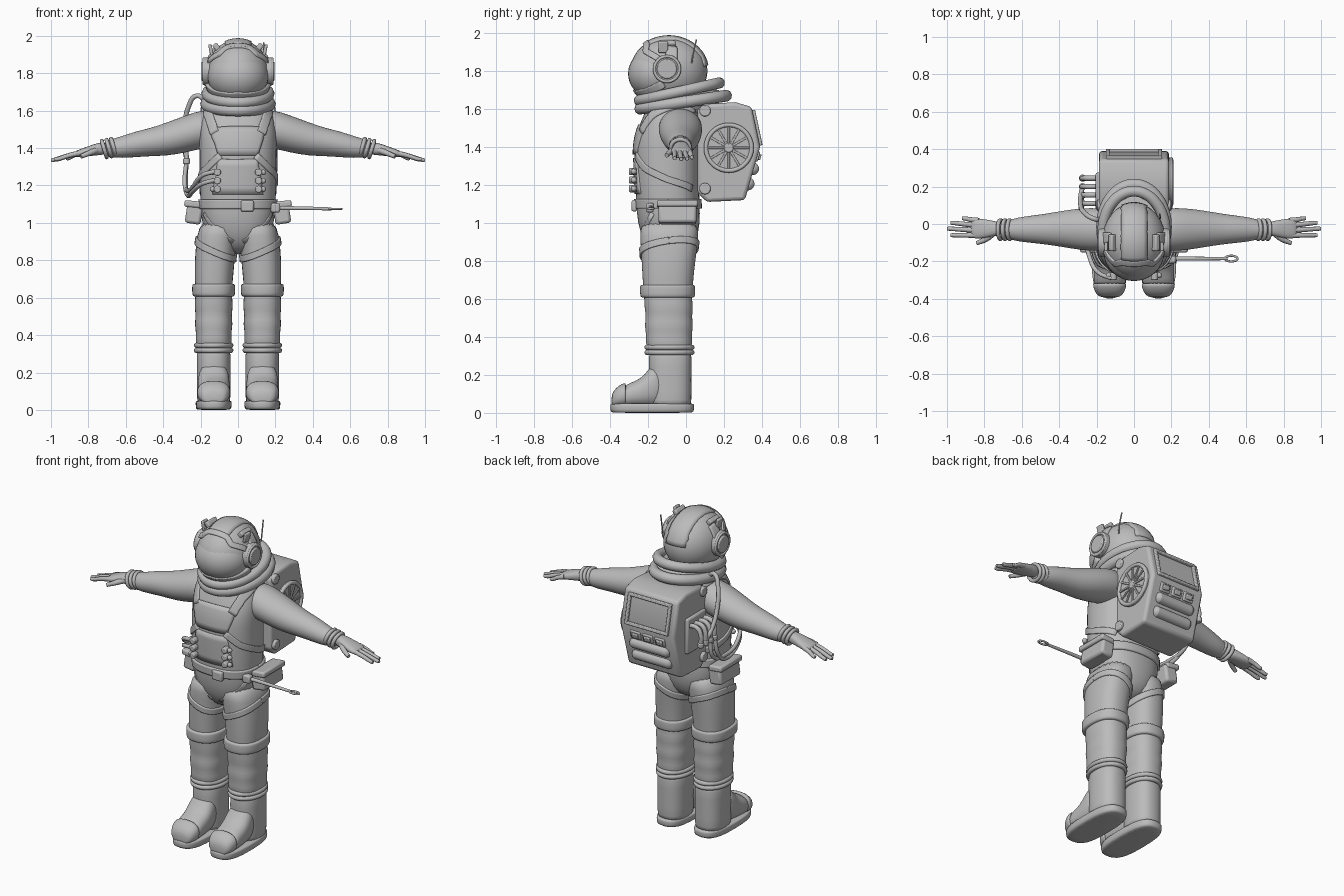
import bpy, bmesh
from math import sin, cos, pi, copysign
from mathutils import Vector, Euler
from mathutils.bvhtree import BVHTree

if "Cube" in bpy.data.objects:
    bpy.data.objects.remove(bpy.data.objects["Cube"])

grey = bpy.data.materials.new("suit grey")
grey.use_nodes = True
COLOUR = (.5, .5, .5, 1)
grey.diffuse_color = COLOUR
grey.node_tree.nodes["Principled BSDF"].inputs["Base Color"].default_value = COLOUR
hard = []
SIDES = (("left", 1), ("right", -1))


def add(name, data, smooth=True):
    ob = bpy.data.objects.new(name, data)
    bpy.context.collection.objects.link(ob)
    data.materials.append(grey)
    if smooth:
        data.shade_smooth()
    else:
        hard.append(ob)
    return ob


def from_bmesh(name, bm, smooth=True):
    bmesh.ops.recalc_face_normals(bm, faces=bm.faces)
    me = bpy.data.meshes.new(name)
    bm.to_mesh(me)
    bm.free()
    return add(name, me, smooth)


def loft(name, axis, rings, power=2.4, n=24):
    """Skin rings (position, centre a, centre b, radius a, radius b) along an axis."""
    bm, rows = bmesh.new(), []
    for t, ca, cb, ra, rb in rings:
        row = []
        for i in range(n):
            c, s = cos(2 * pi * i / n), sin(2 * pi * i / n)
            a = ca + ra * copysign(abs(c) ** (2 / power), c)
            b = cb + rb * copysign(abs(s) ** (2 / power), s)
            row.append(bm.verts.new({"x": (t, a, b), "y": (a, t, b), "z": (a, b, t)}[axis]))
        rows.append(row)
    for p, q in zip(rows, rows[1:]):
        for i in range(n):
            j = (i + 1) % n
            bm.faces.new((p[i], p[j], q[j], q[i]))
    bm.faces.new(rows[0])
    bm.faces.new(rows[-1])
    ob = from_bmesh(name, bm)
    ob.modifiers.new("smooth", "SUBSURF").levels = 1
    return ob


def tube(name, pts, r, cyclic=False, tip=1):
    """Round tube through points, tapering to a tip factor."""
    cu = bpy.data.curves.new(name, "CURVE")
    cu.dimensions, cu.bevel_depth, cu.bevel_resolution = "3D", r, 3
    cu.resolution_u, cu.use_fill_caps = 5, True
    sp = cu.splines.new("BEZIER")
    sp.bezier_points.add(len(pts) - 1)
    for i, (bp, p) in enumerate(zip(sp.bezier_points, pts)):
        bp.co = p
        bp.handle_left_type = bp.handle_right_type = "AUTO"
        bp.radius = 1 + (tip - 1) * i / (len(pts) - 1)
    sp.use_cyclic_u = cyclic
    ob = bpy.data.objects.new(name, cu)
    bpy.context.collection.objects.link(ob)
    me = bpy.data.meshes.new_from_object(ob.evaluated_get(bpy.context.evaluated_depsgraph_get()))
    bpy.data.objects.remove(ob)
    me.materials.clear()
    return add(name, me)


def oval(x, y, z, rx, ry, slope=0, n=16):
    return [(x + rx * cos(2 * pi * i / n), y + ry * sin(2 * pi * i / n),
             z + slope * ry * sin(2 * pi * i / n)) for i in range(n)]


def ball(name, loc, radii):
    bm = bmesh.new()
    bmesh.ops.create_uvsphere(bm, u_segments=32, v_segments=20, radius=1)
    bmesh.ops.scale(bm, vec=radii, verts=bm.verts)
    bmesh.ops.translate(bm, vec=loc, verts=bm.verts)
    return from_bmesh(name, bm)


def box(name, loc, size, rot=(0, 0, 0), bevel=.01):
    bm = bmesh.new()
    bmesh.ops.create_cube(bm, size=1)
    bmesh.ops.scale(bm, vec=size, verts=bm.verts)
    ob = from_bmesh(name, bm, False)
    ob.location, ob.rotation_euler = loc, rot
    m = ob.modifiers.new("bevel", "BEVEL")
    m.width, m.segments = bevel, 2
    return ob


def disc(name, loc, r, depth, axis="x", bevel=.006):
    bm = bmesh.new()
    bmesh.ops.create_cone(bm, cap_ends=True, segments=32, radius1=r, radius2=r, depth=depth)
    ob = from_bmesh(name, bm, False)
    ob.location = loc
    ob.rotation_euler = {"x": (0, pi / 2, 0), "y": (pi / 2, 0, 0), "z": (0, 0, 0)}[axis]
    m = ob.modifiers.new("bevel", "BEVEL")
    m.width, m.segments, m.limit_method = bevel, 2, "ANGLE"
    return ob


def ribbon(name, target, pts, w0, w1=None, thick=.01, cyclic=False, cols=6):
    """Band laid on the surface of a target along a polyline."""
    bpy.context.view_layer.update()
    tree = BVHTree.FromObject(target, bpy.context.evaluated_depsgraph_get())
    pts = [Vector(p) for p in pts] + ([Vector(pts[0])] if cyclic else [])
    path = [a.lerp(b, k / 5) for a, b in zip(pts, pts[1:]) for k in range(5)] + [pts[-1]]
    bm, rows = bmesh.new(), []
    for i, p in enumerate(path):
        loc, nor = tree.find_nearest(p)[:2]
        side = (path[min(i + 1, len(path) - 1)] - path[max(i - 1, 0)]).cross(nor).normalized()
        w = w0 + ((w1 or w0) - w0) * i / (len(path) - 1)
        rows.append([bm.verts.new(tree.find_nearest(loc + side * w * (k / cols - .5))[0])
                     for k in range(cols + 1)])
    for a, b in zip(rows, rows[1:]):
        for k in range(cols):
            bm.faces.new((a[k], a[k + 1], b[k + 1], b[k]))
    if cyclic:
        bmesh.ops.remove_doubles(bm, verts=bm.verts, dist=.0005)
    ob = from_bmesh(name, bm, False)
    m = ob.modifiers.new("thickness", "SOLIDIFY")
    m.thickness, m.offset = thick * 2, 0
    return ob


# Torso and pelvis
torso = loft("torso", "z", [(.83, 0, -.08, .05, .08), (.9, 0, -.085, .15, .14),
    (1, 0, -.09, .2, .167), (1.1, 0, -.095, .2, .167), (1.2, 0, -.1, .208, .17),
    (1.35, 0, -.1, .205, .175), (1.45, 0, -.1, .21, .172), (1.54, 0, -.08, .205, .155),
    (1.6, 0, -.06, .18, .15), (1.66, 0, -.05, .13, .13)])
ribbon("belt", torso, oval(0, -.095, 1.1, .22, .18), .05, thick=.012, cyclic=True)
box("belt_buckle", (.05, -.272, 1.09), (.07, .03, .06))
ribbon("chest_plate", torso, [(0, -.28, 1.53), (0, -.28, 1.36)], .35, .22, .009, cols=14)
ribbon("belly_plate", torso, [(0, -.28, 1.34), (0, -.28, 1.15)], .22, .3, .006, cols=14)
for side, s in SIDES:
    ribbon(side + "_shoulder_strap", torso, [(s * .15, .06, 1.6), (s * .16, -.05, 1.62),
        (s * .16, -.19, 1.57), (s * .14, -.27, 1.49)], .05)
    ribbon(side + "_side_strap", torso, [(s * .1, -.28, 1.36), (s * .18, -.23, 1.29),
        (s * .22, -.1, 1.23), (s * .18, .06, 1.18)], .035)
    ribbon(side + "_hip_seam", torso, [(s * .19, -.18, 1.05), (s * .03, -.24, .88)], .022, thick=.006)
    disc(side + "_upper_pack_anchor", (s * .185, .1, 1.59), .03, .03)
    disc(side + "_lower_pack_anchor", (s * .19, .1, 1.18), .03, .03)
    for k in range(3):
        z = 1.18 + k * .045
        disc(side + "_chest_valve", (s * .11, -.28, z), .019, .04, "y")
        ball(side + "_valve_knob", (s * .135, -.275, z), (.015, .015, .015))
    # Pouch on the hip
    box(side + "_pouch", (s * .235, -.045, 1.05), (.085, .2, .11), (0, s * -.15, 0), .015)
    box(side + "_pouch_flap", (s * .242, -.045, 1.1), (.09, .215, .035), (0, s * -.1, 0))

# Legs and boots
for side, s in SIDES:
    x = s * .13
    leg = loft(side + "_leg", "z", [(.3, x, -.085, .09, .11), (.37, x, -.09, .099, .125),
        (.41, x, -.09, .093, .119), (.46, x, -.09, .104, .13), (.505, x, -.09, .095, .12),
        (.555, x, -.09, .105, .13), (.6, x, -.095, .098, .125), (.67, x, -.095, .1, .132),
        (.75, x * .98, -.094, .106, .138), (.85, x * .93, -.09, .108, .147),
        (.93, x * .86, -.088, .108, .155), (1.02, x * .75, -.088, .1, .155)])
    loft(side + "_knee_band", "z", [(z, x, -.097, .1 + g, .13 + g) for z, g in
        ((.605, 0), (.608, .014), (.63, .016), (.665, .016), (.672, .014), (.675, 0))])
    ribbon(side + "_thigh_strap", leg, [(s * (.12 + .12 * cos(a)), -.09 + .16 * sin(a),
        .86 + .05 * cos(a) + .02 * sin(a)) for a in [k * pi / 8 for k in range(16)]],
        .035, cyclic=True)
    for z in (.318, .345):
        tube(side + "_boot_cuff", oval(x, -.087, z, .092, .118), .014, True)
    loft(side + "_boot_shaft", "z", [(z, x, -.083, r, r + .022) for z, r in
        ((.03, .088), (.05, .09), (.18, .09), (.31, .092), (.33, .085))])
    loft(side + "_boot_foot", "y", [(y, x, (top + .03) / 2, r, (top - .03) / 2) for y, r, top in
        ((-.33, .08, .13), (-.315, .086, .15), (-.26, .086, .17), (-.215, .086, .2),
         (-.18, .085, .26), (-.1, .08, .28))])
    loft(side + "_toe_cap", "y", [(y, x, (top + .03) / 2, r, (top - .03) / 2) for y, r, top in
        ((-.393, .045, .09), (-.38, .07, .12), (-.35, .085, .147), (-.32, .091, .16),
         (-.315, .085, .15))])
    loft(side + "_sole", "z", [(z, x, -.178, .098 - g, .223 - g) for z, g in
        ((0, .012), (.004, .003), (.035, 0), (.047, .002), (.05, .012))], 2.8)

# Arms and hands
for side, s in SIDES:
    loft(side + "_arm", "x", [(s * px, cy, cz, ry, rz) for px, cy, cz, ry, rz in
        ((.1, -.03, 1.5, .1, .09), (.18, -.03, 1.505, .118, .105), (.28, -.028, 1.475, .113, .1),
         (.38, -.026, 1.448, .098, .09), (.46, -.027, 1.433, .084, .076), (.55, -.028, 1.42, .073, .069),
         (.62, -.029, 1.405, .065, .059), (.67, -.03, 1.4, .05, .05), (.72, -.03, 1.395, .043, .04))], 2)
    for px in (.665, .69, .715):
        tube(side + "_wrist_ring", [(s * (px + (z - 1.4) * .3), y, z - px * .2 + .138) for y, z, _ in
            oval(-.03, 1.4, 0, .05, .044)], .011, True)
    loft(side + "_palm", "x", [(s * px, -.025, cz, ry, rz) for px, cz, ry, rz in
        ((.7, 1.4, .036, .036), (.75, 1.395, .04, .033), (.8, 1.383, .052, .027),
         (.85, 1.372, .055, .02), (.875, 1.367, .045, .014))])
    for finger, y0, y1, tip, z in (("little", .018, .03, .92, 1.345), ("ring", -.008, .006, .98, 1.338),
                                   ("middle", -.034, -.025, 1, 1.336), ("index", -.06, -.06, .98, 1.34)):
        tube(f"{side}_{finger}_finger", [(s * .83, y0, 1.377), (s * (.83 + tip) / 2, (y0 + y1) / 2,
            (1.38 + z) / 2), (s * (tip - .01), y1, z), (s * tip, y1, z)], .015, tip=.6)
    tube(side + "_thumb", [(s * .75, -.045, 1.39), (s * .79, -.08, 1.375), (s * .84, -.102, 1.355)],
         .019, tip=.6)

# Neck and collar rolls
loft("collar_base", "z", [(1.54, 0, -.05, .16, .14), (1.63, 0, -.02, .175, .21),
                          (1.69, 0, -.01, .17, .2), (1.71, 0, -.01, .15, .18)], 2)
tube("upper_collar_roll", oval(0, -.035, 1.69, .165, .21, .22), .03, True)
tube("lower_collar_roll", oval(0, -.015, 1.635, .17, .225, .15), .032, True)

# Helmet, visor, ear units and lamps
helmet = ball("helmet", (0, -.09, 1.8), (.17, .203, .18))
ball("visor", (0, -.145, 1.785), (.163, .16, .142))
ribbon("visor_brow", helmet, [(-.16, -.14, 1.86), (-.11, -.22, 1.91), (-.07, -.21, 1.945),
    (.07, -.21, 1.945), (.11, -.22, 1.91), (.16, -.14, 1.86)], .03, thick=.012)
ribbon("chin_guard", helmet, [(-.17, -.12, 1.73), (-.11, -.24, 1.67), (0, -.29, 1.655),
    (.11, -.24, 1.67), (.17, -.12, 1.73)], .04, thick=.02)
ribbon("helmet_crest", helmet, [(0, -.2, 1.95), (0, -.09, 2), (0, .04, 1.95), (0, .12, 1.83)],
       .15, .15, .008)
for side, s in SIDES:
    disc(side + "_ear_unit", (s * .162, -.1, 1.81), .075, .045)
    disc(side + "_ear_hub", (s * .175, -.1, 1.81), .052, .04)
    tube(side + "_ear_rim", [(s * .183, y, z) for y, z, _ in oval(-.1, 1.81, 0, .066, .066)], .008, True)
    ribbon(side + "_ear_bracket", helmet, [(s * .17, -.08, 1.86), (s * .13, -.07, 1.93)], .07, .045, .012)
    box(side + "_lamp", (s * .115, -.1, 1.94), (.03, .09, .04), (0, s * .7, 0), .008)
    box(side + "_lamp_bracket", (s * .145, -.12, 1.925), (.018, .05, .06), (0, s * .2, 0), .005)
tube("antenna", [(.14, .03, 1.84), (.14, .04, 1.9), (.137, .055, 1.965)], .004)

# Backpack body
bm = bmesh.new()
face = bm.faces.new([bm.verts.new((-.187, y, z)) for y, z in ((.06, 1.6), (.1, 1.625), (.26, 1.635),
    (.345, 1.61), (.39, 1.4), (.31, 1.12), (.11, 1.11), (.06, 1.16))])
ext = bmesh.ops.extrude_face_region(bm, geom=[face])["geom"]
bmesh.ops.translate(bm, vec=(.374, 0, 0), verts=[v for v in ext if isinstance(v, bmesh.types.BMVert)])
m = from_bmesh("backpack", bm, False).modifiers.new("bevel", "BEVEL")
m.width, m.segments = .018, 3
# Screen frame, buttons and bottles on the rear
UP, LOW = (.21, 0, 0), (-.28, 0, 0)
for s in (1, -1):
    box("screen_side_frame", (s * .14, .371, 1.5), (.02, .025, .18), UP, .005)
    at = Vector((0, .371, 1.5)) + Euler(UP).to_matrix() @ Vector((0, 0, s * .085))
    box("screen_edge_frame", at, (.3, .025, .02), UP, .005)
for k in (-1, 0, 1):
    box("button_frame", (k * .085, .372, 1.35), (.07, .025, .055), LOW, .006)
    box("button", (k * .085, .384, 1.347), (.042, .02, .032), LOW, .005)
for y, z in ((.35, 1.285), (.326, 1.205)):
    disc("bottle", (0, y, z), .034, .27, bevel=.022)

# Fan on the left of the backpack
disc("fan_plate", (.187, .225, 1.395), .13, .02)
tube("fan_rim", [(.198, y, z) for y, z, _ in oval(.225, 1.395, 0, .12, .12)], .012, True)
disc("fan_hub", (.2, .225, 1.395), .025, .02)
for k in range(6):
    box("fan_spoke", (.198, .225, 1.395), (.012, .012, .23), (k * pi / 6, 0, 0), .002)

# Valves and hoses on the right of the backpack
box("valve_plate", (-.19, .18, 1.37), (.03, .19, .22))
for k in range(4):
    y = .11 + k * .045
    tube("valve_elbow", [(-.18, y, 1.43), (-.25, y, 1.43), (-.275, y, 1.39), (-.275, y, 1.34)], .014)
    disc("valve_collar", (-.275, y, 1.33), .019, .03, "z")
for g in (0, .045):
    tube("chest_hose", [(-.275, .11 + g, 1.33), (-.285 + g / 9, .09 + g, 1.22), (-.27, 0, 1.15 + g / 2),
        (-.24, -.17, 1.17 + g / 2), (-.19, -.26, 1.21 + g), (-.12, -.29, 1.23 + g)], .012)
tube("air_hose", [(-.17, .02, 1.65), (-.22, .03, 1.68), (-.265, .06, 1.62), (-.285, .1, 1.5),
                  (-.285, .15, 1.4), (-.275, .2, 1.34)], .013)

# Tool hanging from the belt
tube("tool_rod", [(.18, -.185, 1.08), (.35, -.185, 1.078), (.5, -.185, 1.075)], .012, tip=.7)
tube("tool_loop", oval(.52, -.185, 1.075, .033, .015), .006, True)
box("tool_holder", (.2, -.19, 1.08), (.05, .04, .05))

# Keep hard edges crisp
bpy.ops.object.select_all(action="DESELECT")
for ob in hard:
    ob.select_set(True)
bpy.context.view_layer.objects.active = hard[0]
bpy.ops.object.shade_smooth_by_angle()
